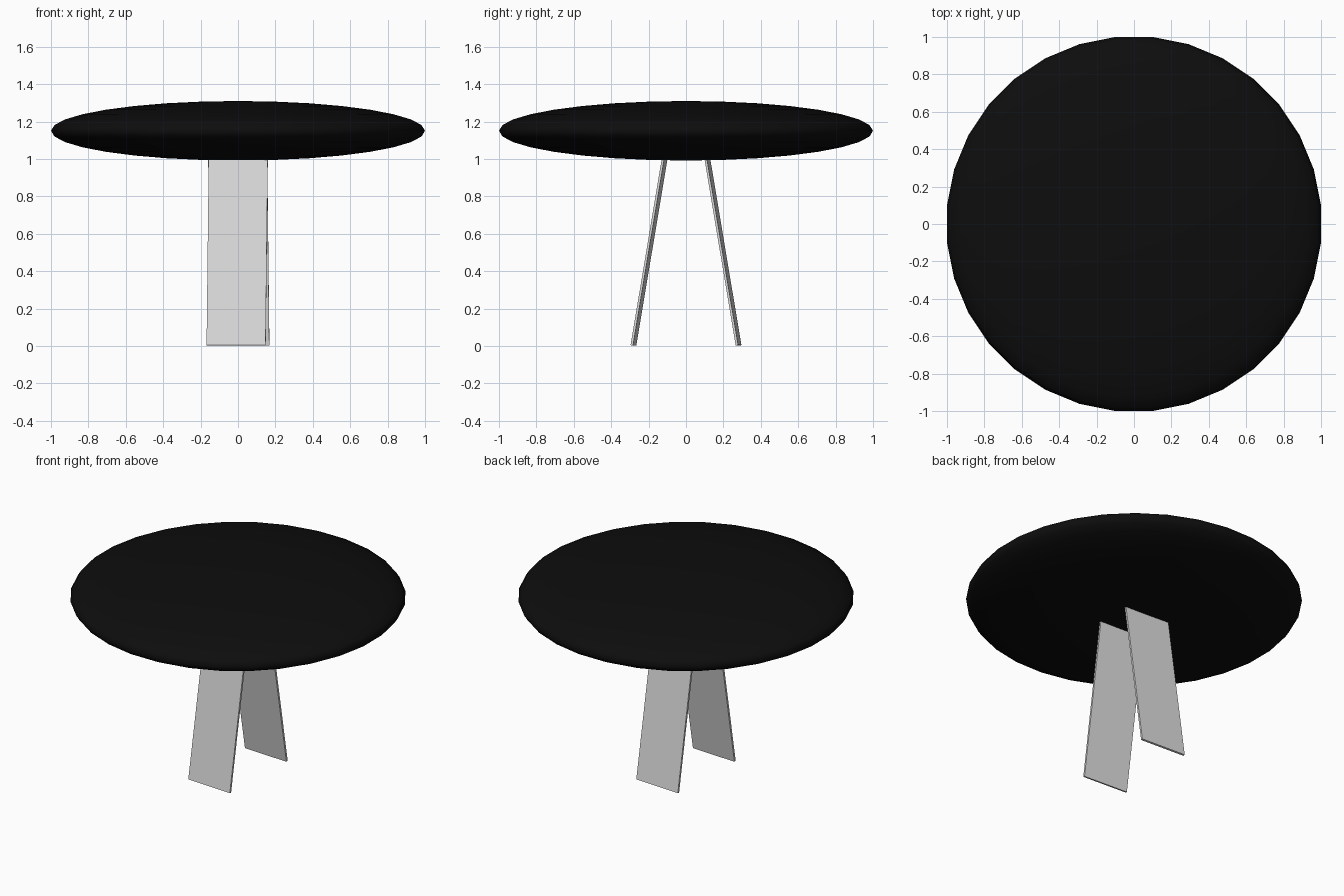
import bpy, math
from mathutils import Matrix, Vector

if "Cube" in bpy.data.objects:
    bpy.data.objects.remove(bpy.data.objects["Cube"])


def material(name, rgb):
    m = bpy.data.materials.new(name)
    m.diffuse_color = (*rgb, 1)
    m.use_nodes = True
    m.node_tree.nodes["Principled BSDF"].inputs["Base Color"].default_value = m.diffuse_color
    return m


black = material("black", (0.004, 0.004, 0.004))
grey = material("light_grey", (0.7, 0.7, 0.7))

# Table top: flattened 32-sided sphere, flat edges facing the axes
step = math.radians(360 / 32)
bpy.ops.mesh.primitive_uv_sphere_add(segments=32, ring_count=16, radius=1)
top = bpy.context.object
top.name = "table_top"
r = 1 / math.cos(step / 2)
top.data.transform(Matrix.Diagonal((r, r, 0.159, 1)) @ Matrix.Rotation(step / 2, 4, 'Z'))
top.location.z = 1.151
top.data.materials.append(black)
bpy.ops.object.shade_smooth()


# Legs: two thin leaning planks, each the other turned half way round
def leg(name, turn):
    bpy.ops.mesh.primitive_cube_add(size=1)
    ob = bpy.context.object
    ob.name = name
    length = 1.035
    box = (Matrix.Translation((0, 0, length / 2))
           @ Matrix.Diagonal((0.316, 0.013, length, 1)))
    lean = (Matrix.Rotation(math.radians(-9.5), 4, 'X')
            @ Matrix.Rotation(math.radians(0.65), 4, 'Y')
            @ Matrix.Rotation(math.radians(-3.2), 4, 'Z'))
    place = Matrix.Translation((-0.01, -0.281, 0.004))
    ob.data.transform(Matrix.Rotation(turn, 4, 'Z') @ place @ lean @ box)
    ob.data.materials.append(grey)


leg("front_leg", 0)
leg("back_leg", math.pi)
